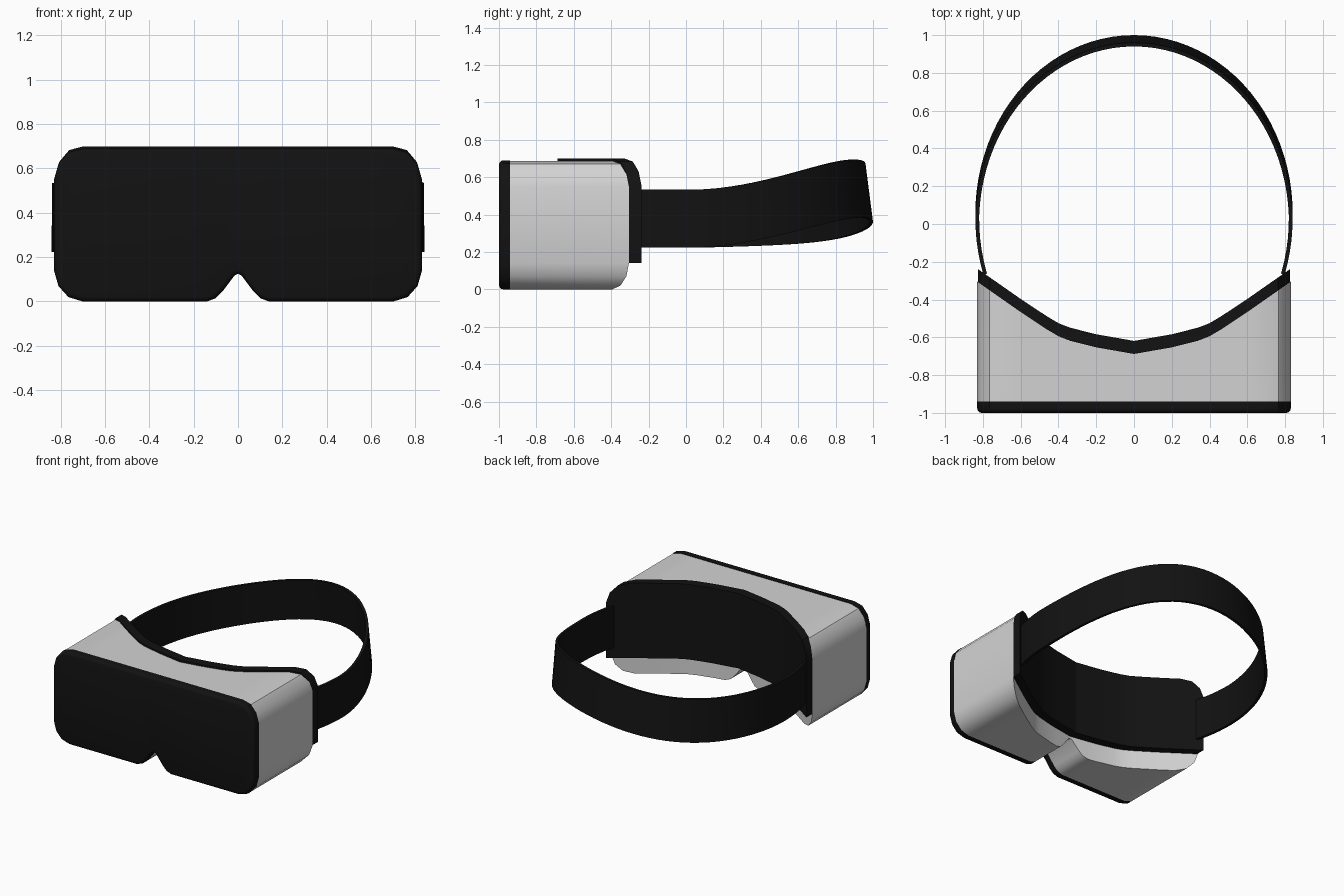
import bpy, bmesh, math

cube = bpy.data.objects.get("Cube")
if cube:
    bpy.data.objects.remove(cube, do_unlink=True)


def material(name, value):
    mat = bpy.data.materials.new(name)
    mat.use_nodes = True
    color = (value, value, value, 1)
    mat.diffuse_color = color
    mat.node_tree.nodes["Principled BSDF"].inputs["Base Color"].default_value = color
    return mat


black = material("matte black", 0.006)
grey = material("light grey", 0.65)


def interp(points, x):
    """Piecewise linear height of a profile, mirrored in x."""
    x = abs(x)
    for (x0, v0), (x1, v1) in zip(points, points[1:]):
        if x <= x1:
            return v0 + (v1 - v0) * (x - x0) / (x1 - x0)
    return points[-1][1]


def loft(name, sections, mat, round_front=0.0):
    """Join four-point cross-sections into a closed solid."""
    bm = bmesh.new()
    rings = [[bm.verts.new(p) for p in sec] for sec in sections]
    for a, b in zip(rings, rings[1:]):
        for i in range(4):
            j = (i + 1) % 4
            bm.faces.new((a[i], a[j], b[j], b[i]))
    bm.faces.new(rings[0])
    bm.faces.new(rings[-1])
    bmesh.ops.recalc_face_normals(bm, faces=bm.faces)
    if round_front:
        # merge the front strips into one face, then round its rim
        y_min = min(v.co.y for v in bm.verts)
        front = [f for f in bm.faces if all(v.co.y < y_min + 0.001 for v in f.verts)]
        inner = [e for e in bm.edges if all(f in front for f in e.link_faces)]
        bmesh.ops.dissolve_edges(bm, edges=inner, use_verts=False)
        rim = [e for e in bm.edges if all(v.co.y < y_min + 0.001 for v in e.verts)]
        bmesh.ops.bevel(bm, geom=rim, offset=round_front, segments=3,
                        profile=0.5, affect='EDGES', clamp_overlap=True)
    mesh = bpy.data.meshes.new(name)
    bm.to_mesh(mesh)
    bm.free()
    obj = bpy.data.objects.new(name, mesh)
    bpy.context.collection.objects.link(obj)
    mesh.materials.append(mat)
    bpy.ops.object.select_all(action='DESELECT')
    obj.select_set(True)
    bpy.context.view_layer.objects.active = obj
    bpy.ops.object.shade_smooth_by_angle(angle=math.radians(32))
    return obj


# Profiles across half the width
top = [(0, 0.69), (0.70, 0.69), (0.765, 0.673), (0.81, 0.62), (0.83, 0.55)]
bottom = [(0, 0.125), (0.015, 0.118), (0.07, 0.045), (0.10, 0.015), (0.14, 0),
          (0.70, 0), (0.765, 0.02), (0.81, 0.07), (0.83, 0.14)]
face_curve = [(0, -0.685), (0.2, -0.65), (0.34, -0.615), (0.40, -0.592),
              (0.46, -0.557), (0.6, -0.465), (0.83, -0.305)]

half = sorted({x for prof in (top, bottom, face_curve) for x, _ in prof})
columns = [-x for x in reversed(half) if x > 0] + half


def column(x, y0, y1, z0, z1):
    return [(x, y0, z0), (x, y0, z1), (x, y1, z1), (x, y1, z0)]


# Front plate with rounded rim
loft("front_plate",
     [column(x, -1.0, -0.94, interp(bottom, x), interp(top, x)) for x in columns],
     black, round_front=0.025)

# Housing, scooped at the back to fit the face
loft("housing",
     [column(x, -0.94, interp(face_curve, x), interp(bottom, x), interp(top, x) - 0.003)
      for x in columns], grey)

# Face cushion following the scoop
loft("face_cushion",
     [column(x * 0.995, interp(face_curve, x) - 0.003, interp(face_curve, x) + 0.066,
             0.14, interp(top, x) + 0.01) for x in columns], black)

# Head strap: an elliptical band rising and leaning towards the back
STEPS = 56
START = -0.32
sections = []
for k in range(STEPS + 1):
    t = START + (math.pi - 2 * START) * k / STEPS
    c, s = math.cos(t), math.sin(t)
    rise = max(s, 0)
    mid = 0.378 + 0.137 * rise ** 1.7 + 0.125 * rise ** 2 * c
    lean = 0.02 * rise
    ring = []
    for inset, side in ((0, -1), (0, 1), (0.02, 1), (0.02, -1)):
        r = -inset - side * lean
        ring.append(((0.84 + r) * c, 0.03 + (0.95 + r) * s, mid + side * 0.155))
    sections.append(ring)
loft("head_strap", sections, black)
